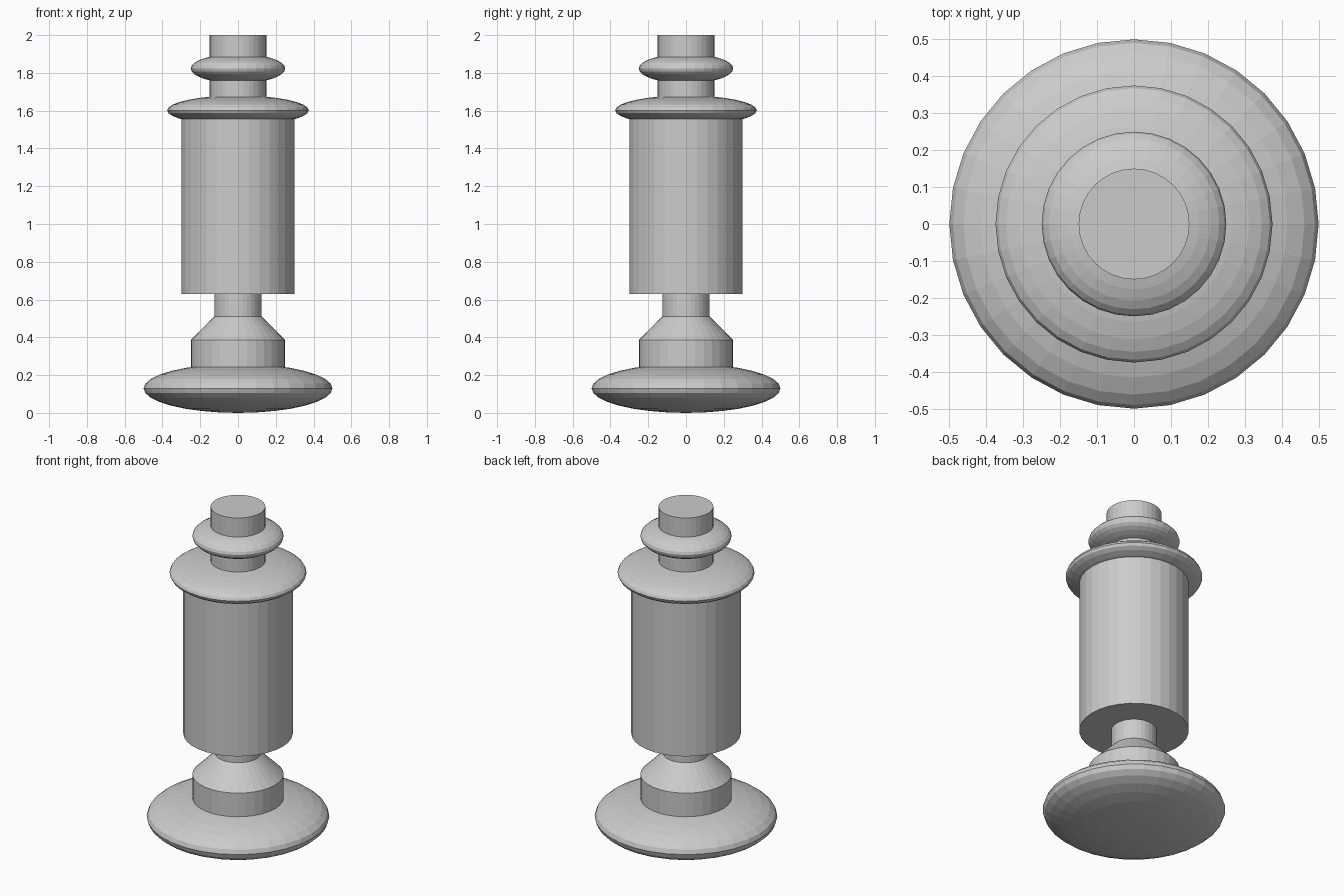
import bpy

if "Cube" in bpy.data.objects:
    bpy.data.objects.remove(bpy.data.objects["Cube"])

SIDES = 32


def disc(name, radius, half_height, z):
    """Flattened faceted ball."""
    bpy.ops.mesh.primitive_uv_sphere_add(segments=SIDES, ring_count=16, radius=1, location=(0, 0, z))
    ob = bpy.context.object
    ob.name = name
    ob.scale = (radius, radius, half_height)
    bpy.ops.object.transform_apply(location=False, rotation=False, scale=True)


def drum(name, r_bottom, r_top, z0, z1):
    """Straight or tapered capped cylinder between two heights."""
    bpy.ops.mesh.primitive_cone_add(vertices=SIDES, radius1=r_bottom, radius2=r_top,
                                    depth=z1 - z0, location=(0, 0, (z0 + z1) / 2))
    bpy.context.object.name = name


# Foot and pedestal
disc("base_disc", 0.5, 0.13, 0.13)
drum("pedestal", 0.25, 0.25, 0.13, 0.385)
drum("pedestal_taper", 0.25, 0.125, 0.385, 0.51)
drum("neck", 0.125, 0.125, 0.51, 0.63)

# Main body and collar
drum("body", 0.3, 0.3, 0.63, 1.648)
disc("collar", 0.375, 0.078, 1.602)

# Top stem and ring
drum("top_stem", 0.15, 0.15, 1.648, 2.0)
disc("stem_ring", 0.25, 0.078, 1.823)
